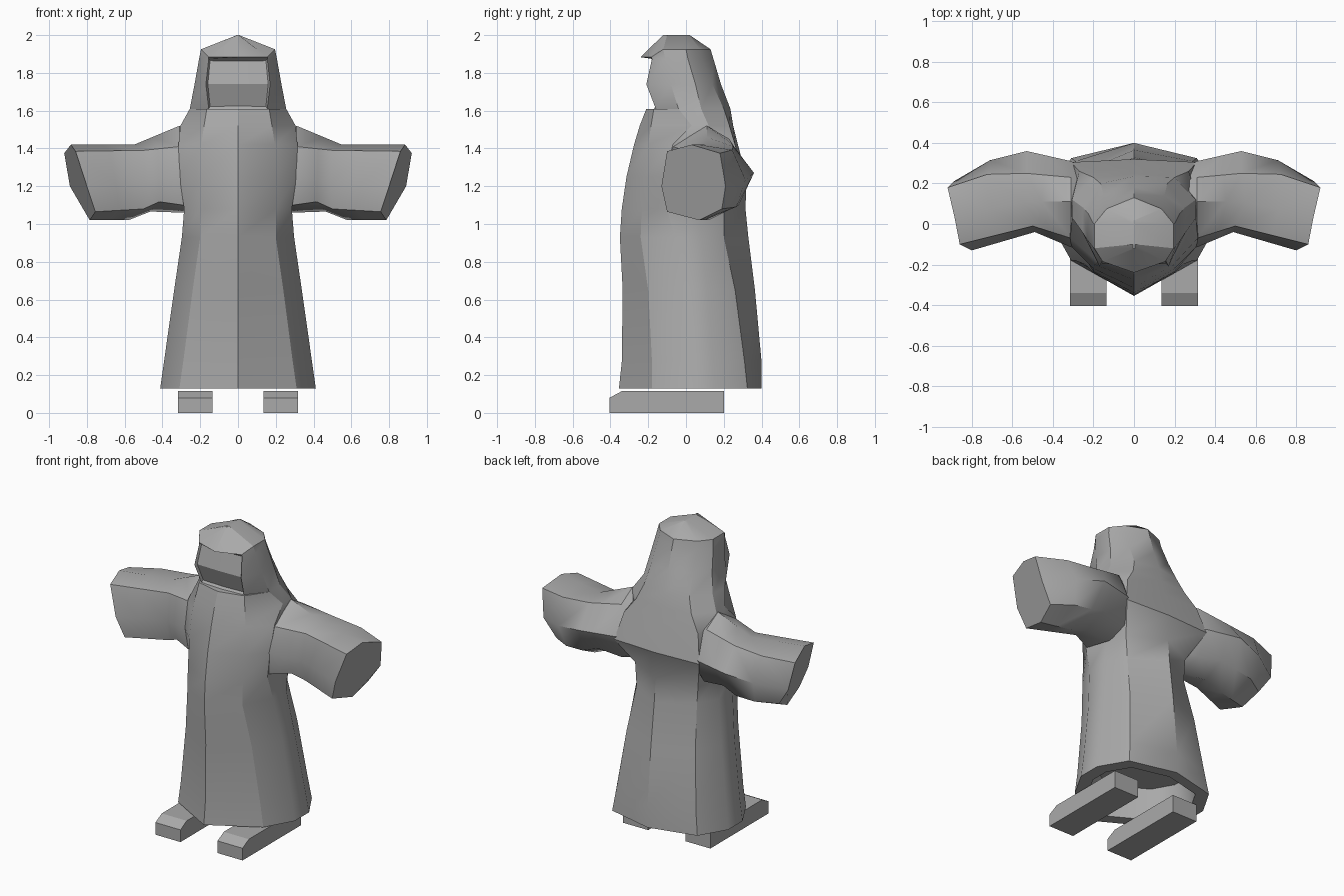
import bpy
import bmesh
import math
from mathutils import Vector

default_cube = bpy.data.objects.get("Cube")
if default_cube:
    bpy.data.objects.remove(default_cube, do_unlink=True)

# One plain cloth colour for everything
grey = bpy.data.materials.new("plain_grey")
grey.use_nodes = True
colour = (0.4, 0.4, 0.4, 1)
grey.diffuse_color = colour
grey.node_tree.nodes["Principled BSDF"].inputs["Base Color"].default_value = colour


def finish(name, bm, smooth_angle=None):
    """Turn a bmesh into a named, coloured and shaded object."""
    bmesh.ops.recalc_face_normals(bm, faces=bm.faces[:])
    mesh = bpy.data.meshes.new(name)
    bm.to_mesh(mesh)
    bm.free()
    mesh.materials.append(grey)
    obj = bpy.data.objects.new(name, mesh)
    bpy.context.collection.objects.link(obj)
    if smooth_angle:
        bpy.ops.object.select_all(action="DESELECT")
        obj.select_set(True)
        bpy.context.view_layer.objects.active = obj
        bpy.ops.object.shade_smooth_by_angle(angle=math.radians(smooth_angle))
    return obj


def loft(rings):
    """Skin closed rings of points and cap both ends."""
    bm = bmesh.new()
    rows = [[bm.verts.new(point) for point in ring] for ring in rings]
    for low, high in zip(rows, rows[1:]):
        for i in range(len(low)):
            j = (i + 1) % len(low)
            bm.faces.new((low[i], low[j], high[j], high[i]))
    bm.faces.new(rows[0][::-1])
    bm.faces.new(rows[-1])
    bmesh.ops.remove_doubles(bm, verts=bm.verts[:], dist=0.001)
    return bm


def body_ring(z, front, front_corner, side_front, side_back, back_corner, back, rise=0):
    """Ten-sided section, symmetric in x; rise lifts all but the front points."""
    half = [(*front_corner, z)] + [
        (x, y, z + rise) for x, y in (side_front, side_back, back_corner)]
    mirrored = [(-x, y, h) for x, y, h in reversed(half)]
    points = [(0, front, z)] + half + [(0, back, z + rise)] + mirrored
    return [Vector(p) for p in points]


def shrink(ring, factor, lift):
    """Copy of a section, scaled about its middle and raised."""
    middle = sum(ring, Vector()) / len(ring)
    return [middle.lerp(p, factor) + Vector((0, 0, lift)) for p in ring]


# Robe from hem to collar: front, front corner, side pair, back corner, back
robe = [
    body_ring(0.13, -0.355, (0.31, -0.18), (0.412, 0), (0.412, 0.15), (0.31, 0.325), 0.4),
    body_ring(0.27, -0.34, (0.29, -0.18), (0.392, 0), (0.392, 0.14), (0.29, 0.31), 0.4),
    body_ring(0.65, -0.335, (0.24, -0.2), (0.338, -0.02), (0.335, 0.11), (0.25, 0.26), 0.365),
    body_ring(0.93, -0.35, (0.2, -0.24), (0.297, -0.06), (0.295, 0.08), (0.22, 0.2), 0.33),
    body_ring(1.08, -0.34, (0.2, -0.235), (0.285, -0.1), (0.28, 0.07), (0.23, 0.2), 0.315),
    body_ring(1.25, -0.315, (0.2, -0.22), (0.31, -0.11), (0.31, 0.12), (0.31, 0.305), 0.32),
    body_ring(1.42, -0.275, (0.195, -0.2), (0.315, -0.07), (0.315, 0.12), (0.27, 0.26), 0.275),
    body_ring(1.52, -0.245, (0.18, -0.185), (0.305, 0.03), (0.305, 0.12), (0.2, 0.23), 0.25),
    body_ring(1.61, -0.21, (0.165, -0.17), (0.255, -0.04), (0.25, 0.08), (0.165, 0.2), 0.235),
]
# Hood from collar through face opening and brim to the ridge
hood = [
    body_ring(1.61, -0.17, (0.155, -0.16), (0.255, -0.04), (0.25, 0.08), (0.165, 0.2), 0.235),
    body_ring(1.74, -0.215, (0.17, -0.21), (0.23, -0.08), (0.225, 0.05), (0.15, 0.14), 0.185),
    body_ring(1.875, -0.185, (0.155, -0.18), (0.206, -0.11), (0.205, 0.01), (0.14, 0.085), 0.145),
    body_ring(1.883, -0.24, (0.155, -0.185), (0.196, -0.12), (0.196, 0), (0.135, 0.075), 0.13,
              rise=0.042),
    body_ring(2.0, -0.122, (0.004, -0.12), (0.005, -0.1), (0.005, 0), (0.004, 0.018), 0.02),
]
# Hollow under the hem
inner_hem = shrink(robe[0], 0.8, 0)
inner_top = shrink(robe[0], 0.74, 0.2)
bm = loft([inner_top, inner_hem] + robe + hood)

# Face panel sunk into the hood opening
bmesh.ops.recalc_face_normals(bm, faces=bm.faces[:])
bm.normal_update()
face_panel = [
    f for f in bm.faces
    if all(1.6 < v.co.z < 1.88 and v.co.y < -0.15 and abs(v.co.x) < 0.18 for v in f.verts)
    and abs(f.normal.y) > 0.8
]
bmesh.ops.inset_region(bm, faces=face_panel, thickness=0.01, depth=-0.015)
finish("hooded_robe", bm, 31)

# Sleeve sections, going round from the front top edge over the back
shoulder = [Vector(p) for p in (
    (0.31, -0.07, 1.41), (0.31, 0.11, 1.52), (0.31, 0.23, 1.45), (0.31, 0.31, 1.27),
    (0.3, 0.24, 1.11), (0.29, 0.1, 1.06), (0.29, -0.09, 1.1), (0.31, -0.115, 1.25))]
elbow = [Vector(p) for p in (
    (0.5, -0.01, 1.39), (0.55, 0.11, 1.42), (0.53, 0.25, 1.41), (0.53, 0.36, 1.27),
    (0.56, 0.28, 1.1), (0.58, 0.12, 1.02), (0.5, -0.01, 1.08), (0.49, -0.04, 1.22))]
cuff = [Vector(p) for p in (
    (0.86, -0.1, 1.385), (0.885, 0.03, 1.42), (0.92, 0.18, 1.375), (0.89, 0.21, 1.2),
    (0.81, 0.19, 1.08), (0.785, 0.07, 1.02), (0.755, -0.1, 1.065), (0.8, -0.13, 1.2))]

# Armpit narrows slightly, forearm bulges slightly to the back
armpit = [a.lerp(b, 0.6) for a, b in zip(shoulder, elbow)]
for p in armpit:
    if p.z < 1.15:
        p.z += 0.03
forearm = [a.lerp(b, 0.5) for a, b in zip(elbow, cuff)]
for p in forearm[2:5]:
    p.y += 0.03
root = [Vector((0.2, p.y * 0.8, p.z * 0.7 + 0.38)) for p in shoulder]

for name, sign in (("left_sleeve", 1), ("right_sleeve", -1)):
    rings = [[Vector((sign * p.x, p.y, p.z)) for p in ring]
             for ring in (root, shoulder, armpit, elbow, forearm, cuff)]
    finish(name, loft(rings), 40)

# Feet: a side profile with a chamfered toe, extruded across
toe_profile = [(-0.405, 0), (0.2, 0), (0.2, 0.115), (-0.34, 0.115), (-0.405, 0.08)]
for name, sign in (("left_foot", 1), ("right_foot", -1)):
    sides = [[(sign * x, y, z) for y, z in toe_profile] for x in (0.135, 0.317)]
    finish(name, loft(sides))
